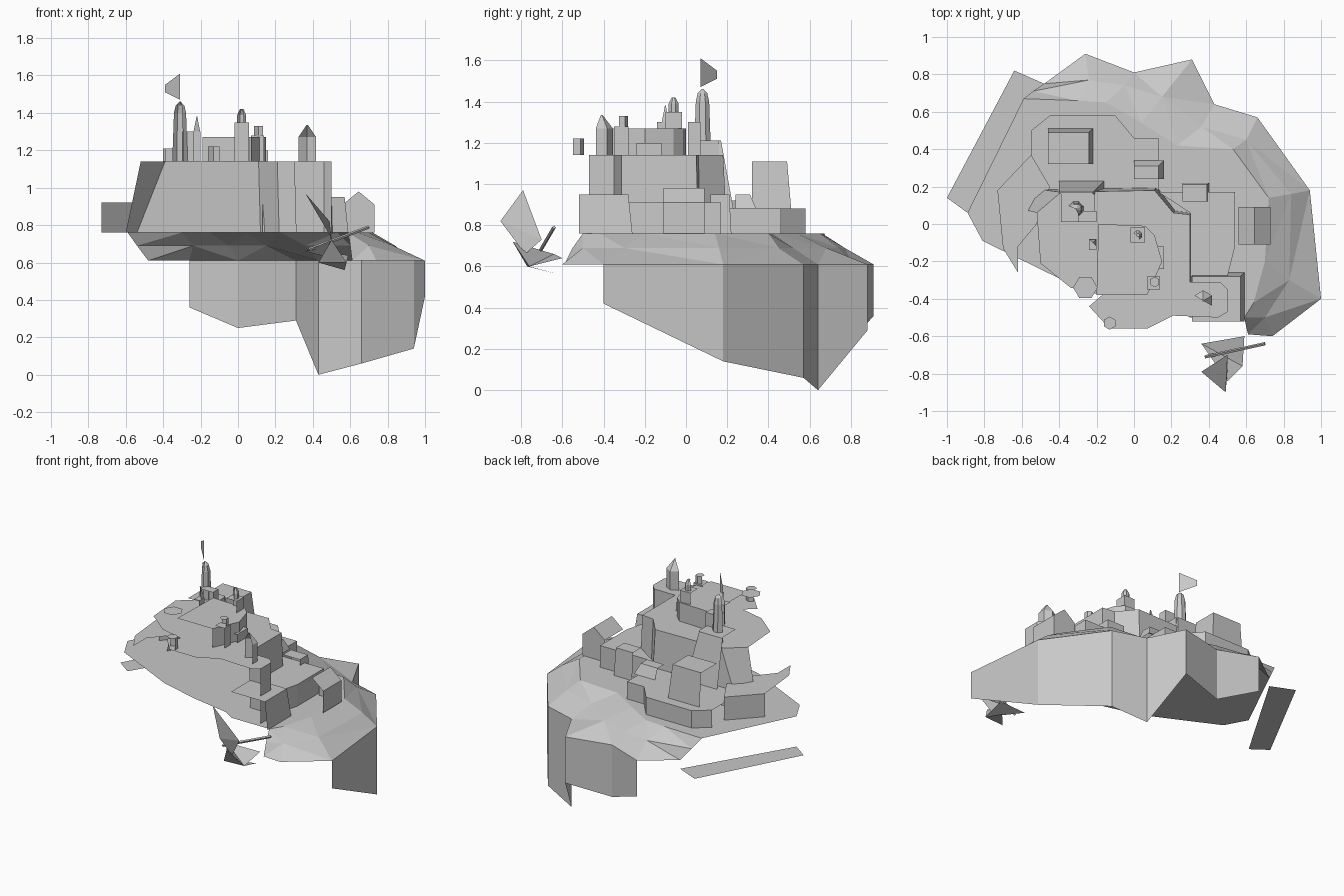
import bpy, bmesh, math
from mathutils import Vector

old = bpy.data.objects.get("Cube")
if old:
    bpy.data.objects.remove(old)

stone = bpy.data.materials.new("grey stone")
stone.use_nodes = True
GREY = (0.58, 0.58, 0.58, 1)
stone.diffuse_color = GREY
stone.node_tree.nodes["Principled BSDF"].inputs["Base Color"].default_value = GREY


def make(name, bm):
    me = bpy.data.meshes.new(name)
    bm.to_mesh(me)
    bm.free()
    me.materials.append(stone)
    ob = bpy.data.objects.new(name, me)
    bpy.context.collection.objects.link(ob)
    return ob


def at(pts, z):
    return [(x, y, z) for x, y in pts]


def sheet(name, pts):
    """One flat polygon."""
    bm = bmesh.new()
    bm.faces.new([bm.verts.new(p) for p in pts])
    bmesh.ops.triangulate(bm, faces=bm.faces[:])
    return make(name, bm)


def strip(name, *rows):
    """Skin between open rows of points."""
    bm = bmesh.new()
    vs = [[bm.verts.new(p) for p in r] for r in rows]
    for a, b in zip(vs, vs[1:]):
        for i in range(len(a) - 1):
            bm.faces.new((a[i], b[i], b[i + 1], a[i + 1]))
    bmesh.ops.triangulate(bm, faces=[f for f in bm.faces if len(rows) > 2])
    return make(name, bm)


def shell(name, rings, top=True):
    """Stacked rings, open below and on the front and right sides."""
    bm = bmesh.new()
    vs = [[bm.verts.new(p) for p in r] for r in rings]
    n = len(vs[0])
    for a, b in zip(vs, vs[1:]):
        for i in range(n):
            j = (i + 1) % n
            f = bm.faces.new((a[i], a[j], b[j], b[i]))
            f.normal_update()
            if f.normal.x + f.normal.y < -0.3:
                bm.faces.remove(f)
    if top:
        bm.faces.new(vs[-1])
    return make(name, bm)


def block(name, x0, x1, y0, y1, z0, z1, flare=0.0):
    base = [(x0, y0), (x1 + flare, y0), (x1 + flare, y1 + flare), (x0, y1 + flare)]
    roof = [(x0, y0), (x1, y0), (x1, y1), (x0, y1)]
    return shell(name, [at(base, z0), at(roof, z1)])


def turret(name, x, y, profile, sides=8):
    rings = [[(x + r * math.cos(math.tau * (i + .5) / sides),
               y + r * math.sin(math.tau * (i + .5) / sides), z)
              for i in range(sides)] for r, z in profile]
    return shell(name, rings)


# Rock: sloping shoulder from the low plateau to the rim, cliffs hanging below
crest = [(-.59, .67), (-.3, .66), (-.15, .65), (.04, .54), (.23, .42),
         (.53, .40), (.72, .14), (.70, -.2), (.64, -.42), (.59, -.5)]
ledge = [(-.54, .71), (-.24, .77), (-.05, .74), (.15, .68), (.36, .52),
         (.60, .45), (.84, .16), (.83, -.3), (.7, -.5), (.6, -.55)]
rim = [(-.48, .75), (-.26, .91), (0, .81), (.31, .88), (.43, .64),
       (.66, .57), (.94, .18), (1, -.4), (.74, -.6), (.61, -.59)]
strip("rock_shoulder", at(crest, .76), at(ledge, .69), at(rim, .61))
drops = [.36, .25, .29, 0, .06, .14, .42]
strip("rock_cliff", at(rim[1:8], .61), [(x, y, z) for (x, y), z in zip(rim[1:8], drops)])
front = [(.3, -.5), (.22, -.45), (-.05, -.4), (-.34, -.32), (-.81, -.09), (-.89, .06)]
sheet("low_plateau", at(crest + front, .76))
sheet("lower_ledge", at([(-1, .14), (-.64, .82), (-.48, .75), (-.89, .06)], .55))

# Terraces and their retaining walls
back = [(-.55, .5), (-.45, .58), (-.1, .58), (0, .46), (.13, .46), (.13, .18)]
sheet("back_terrace", at(back + [(-.55, .18)], .88))
strip("back_terrace_wall", at(back, .88), at(back, .76))
left = [(-.73, .18), (-.55, .37)]
sheet("side_terrace", at(left + [(-.45, .2), (-.52, 0), (-.62, -.12), (-.62, -.26), (-.7, -.13)], .92))
strip("side_terrace_wall", at(left, .92), at(left, .76))
right = [(.13, .17), (.54, .17), (.54, -.12), (.5, -.28)]
sheet("market_terrace", at(right + [(.3, -.28), (.3, .06)], .91))
strip("market_terrace_wall", at(right, .91), at(right, .76))

# High plateau with its wall round the back
edge = [(-.52, .06), (-.39, .17), (.11, .18), (.21, .06), (.30, .05), (.30, -.31),
        (.46, -.31), (.5, -.35), (.5, -.47)]
foot = [(-.6, .08), (-.54, .19), (.12, .2), (.22, .07), (.31, .06), (.31, -.31),
        (.46, -.31), (.5, -.35), (.5, -.47)]
brink = [(.45, -.5), (.21, -.49), (.07, -.56), (-.13, -.56), (-.24, -.44),
         (-.17, -.38), (-.34, -.34), (-.5, -.21)]
sheet("high_plateau", at(edge + brink, 1.14))
strip("high_plateau_wall", at(edge, 1.14), at(foot, .76))

# Keep on the summit
keep = [(-.2, -.38), (.07, -.38), (.12, -.27), (.15, -.2), (.11, -.06), (.06, -.01), (-.19, 0)]
shell("keep", [at(keep, 1.14), at(keep, 1.27)])

# Houses and tower bases
blocks = {
    "great_hall": (-.46, -.24, .32, .49, .88, 1.11, .02),
    "stair_house": (-.40, -.22, .16, .17, .88, 1.21, .06),
    "flag_tower_base": (-.39, -.21, .01, .16, 1.14, 1.21, 0),
    "flag_tower_annex": (-.30, -.20, .01, .07, 1.14, 1.30, 0),
    "gate_block": (.31, .57, -.52, -.28, .76, .95, .02),
    "corner_house": (.26, .39, .12, .21, .76, .95, .01),
    "back_shed": (.0, .13, .24, .31, .88, .95, .03),
    "keep_annex": (.11, .16, -.24, -.12, 1.14, 1.2, 0),
    "small_turret_base": (.07, .14, -.35, -.28, 1.14, 1.28, 0),
    "dome_turret_base": (-.02, .06, -.1, -.02, 1.14, 1.35, 0),
    "spire_base": (-.24, -.20, -.14, -.08, 1.14, 1.30, 0),
}
for name, dims in blocks.items():
    block(name, *dims)

# Gabled house on the right-hand terrace
eaves = [(.56, .91), (.645, .98), (.73, .91), (.73, .76)]
strip("gabled_house", [(x, -.11, z) for x, z in eaves], [(x, .09, z) for x, z in eaves])
sheet("gabled_house_end", [(x, .09, z) for x, z in eaves + [(.56, .76)]])

# Turrets
turret("flag_tower", -.31, .08, [(.045, 1.14), (.035, 1.4), (.025, 1.44), (.004, 1.46)])
turret("gate_tower", .37, -.41, [(.055, 1.14), (.055, 1.27), (.005, 1.335)], 6)
turret("small_turret", .11, -.31, [(.028, 1.28), (.028, 1.33)], 6)
turret("dome_turret", .02, -.06, [(.026, 1.35), (.026, 1.39), (.01, 1.42)])
turret("lookout", -.13, -.53, [(.035, 1.14), (.035, 1.22)], 6)
turret("spire", -.22, -.1, [(.025, 1.3), (.003, 1.38)], 4)
sheet("hexagonal_roof", [(-.26 + .065 * math.cos(i * math.pi / 3),
                          -.34 + .065 * math.sin(i * math.pi / 3), 1.29) for i in range(6)])
sheet("flag", [(-.31, .07, 1.47), (-.31, .07, 1.61), (-.39, .15, 1.55), (-.39, .15, 1.51)])

# Small vessel floating in front
sheet("sail", [(.36, -.79, .97), (.49, -.9, .82), (.5, -.78, .66), (.5, -.7, .73)])
strip("hull", [(.36, -.64, .66), (.59, -.6, .64)], [(.5, -.84, .72), (.58, -.76, .6)],
      [(.43, -.77, .6), (.57, -.61, .56)])
spar_a, spar_b = Vector((.38, -.71, .67)), Vector((.70, -.64, .79))
bm = bmesh.new()
along = spar_b - spar_a
bmesh.ops.create_cone(bm, segments=4, cap_ends=True, radius1=.009, radius2=.009, depth=along.length)
turn = Vector((0, 0, 1)).rotation_difference(along).to_matrix()
bmesh.ops.rotate(bm, verts=bm.verts, matrix=turn)
bmesh.ops.translate(bm, verts=bm.verts, vec=(spar_a + spar_b) / 2)
make("spar", bm)
